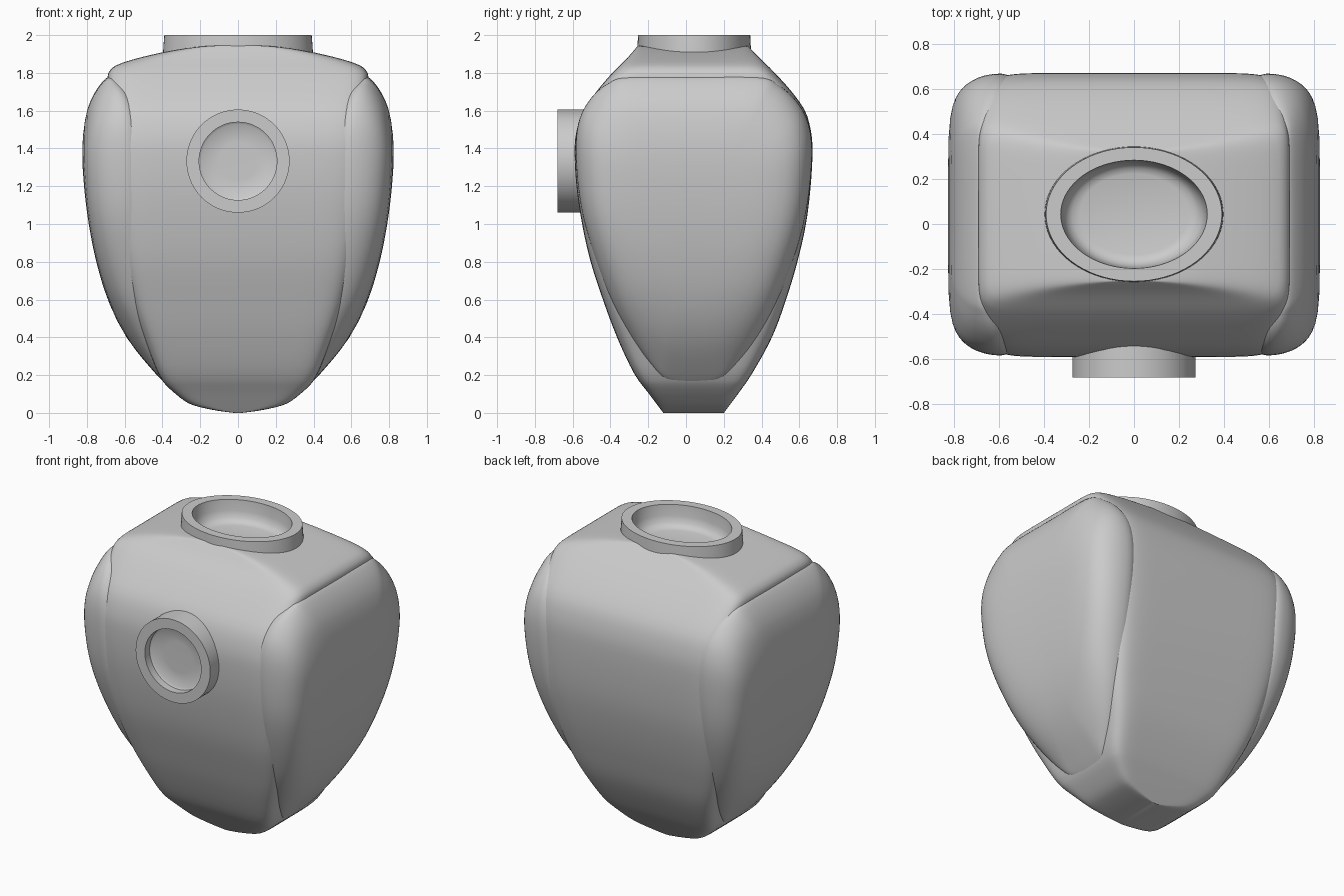
import bpy, bmesh, math

if "Cube" in bpy.data.objects:
    bpy.data.objects.remove(bpy.data.objects["Cube"])


def curve(keys):
    """Smooth function through (t, v...) keys, hermite with finite-difference slopes."""
    n = len(keys)

    def slope(i, c):
        a, b = keys[max(i - 1, 0)], keys[min(i + 1, n - 1)]
        return (b[c] - a[c]) / (b[0] - a[0])

    def f(t, c=1):
        t = min(max(t, keys[0][0]), keys[-1][0])
        i = next(k for k in range(n - 1) if t <= keys[k + 1][0])
        a, b = keys[i], keys[i + 1]
        h = b[0] - a[0]
        u = (t - a[0]) / h
        return ((2*u**3 - 3*u*u + 1) * a[c] + (u**3 - 2*u*u + u) * h * slope(i, c)
                + (3*u*u - 2*u**3) * b[c] + (u**3 - u*u) * h * slope(i + 1, c))
    return f


def loft(name, rings, angle=35):
    """Skin closed rings of equal length and cap both ends."""
    bm = bmesh.new()
    vs = [[bm.verts.new(p) for p in r] for r in rings]
    n = len(vs[0])
    for a, b in zip(vs, vs[1:]):
        for i in range(n):
            j = (i + 1) % n
            bm.faces.new((a[i], a[j], b[j], b[i]))
    bm.faces.new(vs[0][::-1])
    bm.faces.new(vs[-1])
    bmesh.ops.recalc_face_normals(bm, faces=bm.faces)
    me = bpy.data.meshes.new(name)
    bm.to_mesh(me)
    bm.free()
    ob = bpy.data.objects.new(name, me)
    bpy.context.collection.objects.link(ob)
    smooth(ob, angle)
    return ob


def smooth(ob, angle):
    bpy.ops.object.select_all(action='DESELECT')
    ob.select_set(True)
    bpy.context.view_layer.objects.active = ob
    bpy.ops.object.shade_smooth_by_angle(angle=math.radians(angle))


def ellipse(rx, ry, z, cy=0.0, n=72):
    return [(rx * math.cos(2*math.pi*i/n), cy + ry * math.sin(2*math.pi*i/n), z) for i in range(n)]


# Central shell: depth profile (z, front y, back y) and half width (z, x)
depth = curve([(0, -.12, .20), (.1, -.195, .275), (.2, -.27, .345), (.4, -.365, .455),
               (.6, -.44, .53), (.8, -.505, .59), (1, -.55, .635), (1.2, -.58, .66),
               (1.4, -.59, .67), (1.5, -.578, .66), (1.6, -.545, .63), (1.7, -.475, .56),
               (1.8, -.39, .47), (1.88, -.31, .39), (1.95, -.25, .32)])
width = curve([(0, .02), (.01, .1), (.03, .2), (.05, .26), (.1, .33), (.17, .4), (.3, .46),
               (.6, .57), (1, .65), (1.4, .68), (1.7, .69), (1.78, .69), (1.81, .68),
               (1.84, .645), (1.87, .56), (1.9, .44), (1.92, .34), (1.94, .2), (1.95, .02)])
levels = ([0, .004, .01, .02, .03, .04, .05, .065, .08, .1, .125, .15]
          + [.17 + .04 * i for i in range(40)]
          + [1.765, 1.78, 1.79, 1.8, 1.81, 1.82, 1.83, 1.84, 1.855, 1.87, 1.885,
             1.9, 1.91, 1.92, 1.93, 1.94, 1.946, 1.95])
levels = sorted(levels)


def shell_ring(z, n=96, e=.2):
    f, b, w = depth(z, 1), depth(z, 2), width(z)
    pts = []
    for i in range(n):
        c, s = math.cos(2*math.pi*(i+.5)/n), math.sin(2*math.pi*(i+.5)/n)
        pts.append((math.copysign(abs(c)**e, c) * w,
                    (f + b)/2 + math.copysign(abs(s)**e, s) * (b - f)/2, z))
    return pts


body = loft("body_shell", [shell_ring(z) for z in levels])

# Neck opening cut into the shell
cutter = loft("neck_cutter", [ellipse(.355, .265, z, .043) for z in (1.84, 2.1)])
cutter.hide_render = True
cut = body.modifiers.new("neck_opening", 'BOOLEAN')
cut.operation = 'DIFFERENCE'
cut.solver = 'EXACT'
cut.object = cutter
bpy.context.view_layer.objects.active = body
bpy.ops.object.modifier_apply(modifier=cut.name)
bpy.data.objects.remove(cutter)
smooth(body, 35)

# Neck collar with a dished floor
collar = [(.40, .305, 1.83), (.395, .30, 1.94), (.39, .297, 2.0), (.325, .24, 2.0),
          (.315, .235, 1.93), (.30, .225, 1.89), (.275, .205, 1.868), (.24, .18, 1.86)]
loft("neck_collar", [ellipse(rx, ry, z, .043) for rx, ry, z in collar], 40)

# Round chest ring with a recessed disc
chest = loft("chest_ring", [ellipse(r, r, z) for r, z in
             [(.273, .5), (.273, .68), (.206, .68), (.206, .63), (.195, .622), (.1, .62)]])
chest.rotation_euler = (math.pi / 2, 0, 0)
chest.location = (0, 0, 1.333)

# Bulging side panels: outline in (y, z), seam x and bulge x by height
outline = [(.03, .14), (-.10, .175), (-.20, .275), (-.30, .42), (-.40, .61), (-.50, .88),
           (-.56, 1.12), (-.583, 1.38), (-.565, 1.55), (-.50, 1.67), (-.41, 1.745),
           (-.30, 1.778), (.04, 1.78), (.38, 1.778), (.49, 1.735), (.585, 1.65),
           (.645, 1.54), (.667, 1.38), (.645, 1.12), (.59, .88), (.49, .61), (.39, .42),
           (.28, .275), (.17, .175)]
seam = curve([(.14, .36), (.2, .41), (.4, .47), (.6, .52), (1, .575), (1.4, .59),
              (1.6, .605), (1.7, .63), (1.78, .675)])
bulge = curve([(.14, .42), (.2, .47), (.4, .60), (.6, .69), (.8, .75), (1, .79), (1.2, .815),
               (1.4, .825), (1.6, .81), (1.7, .785), (1.78, .75)])


def closed_spline(pts, sub=5):
    n, out = len(pts), []
    for i in range(n):
        p = [pts[(i + k) % n] for k in (-1, 0, 1, 2)]
        for s in range(sub):
            u = s / sub
            out.append(tuple(.5 * (2*b + (c - a)*u + (2*a - 5*b + 4*c - d)*u*u
                                   + (3*b - a - 3*c + d)*u**3) for a, b, c, d in zip(*p)))
    return out


edge = closed_spline(outline)


def panel_ring(s, side, sink=0.0):
    pts = []
    for y, z in edge:
        yy, zz = .04 + (y - .04) * s, 1.0 + (z - 1.0) * s
        x0 = seam(z)
        pts.append((side * (x0 - sink + (bulge(zz) - x0) * (1 - s**7)**.5 * (sink == 0)), yy, zz))
    return pts


for side, name in ((1, "side_panel_right"), (-1, "side_panel_left")):
    rings = [panel_ring(.94, side, .08), panel_ring(.99, side, .03)]
    rings += [panel_ring(s, side) for s in (1, .998, .993, .985, .97, .95, .925, .9, .87, .83,
                                            .78, .7, .6, .5, .4, .3, .2, .1, .02)]
    loft(name, rings, 50)
